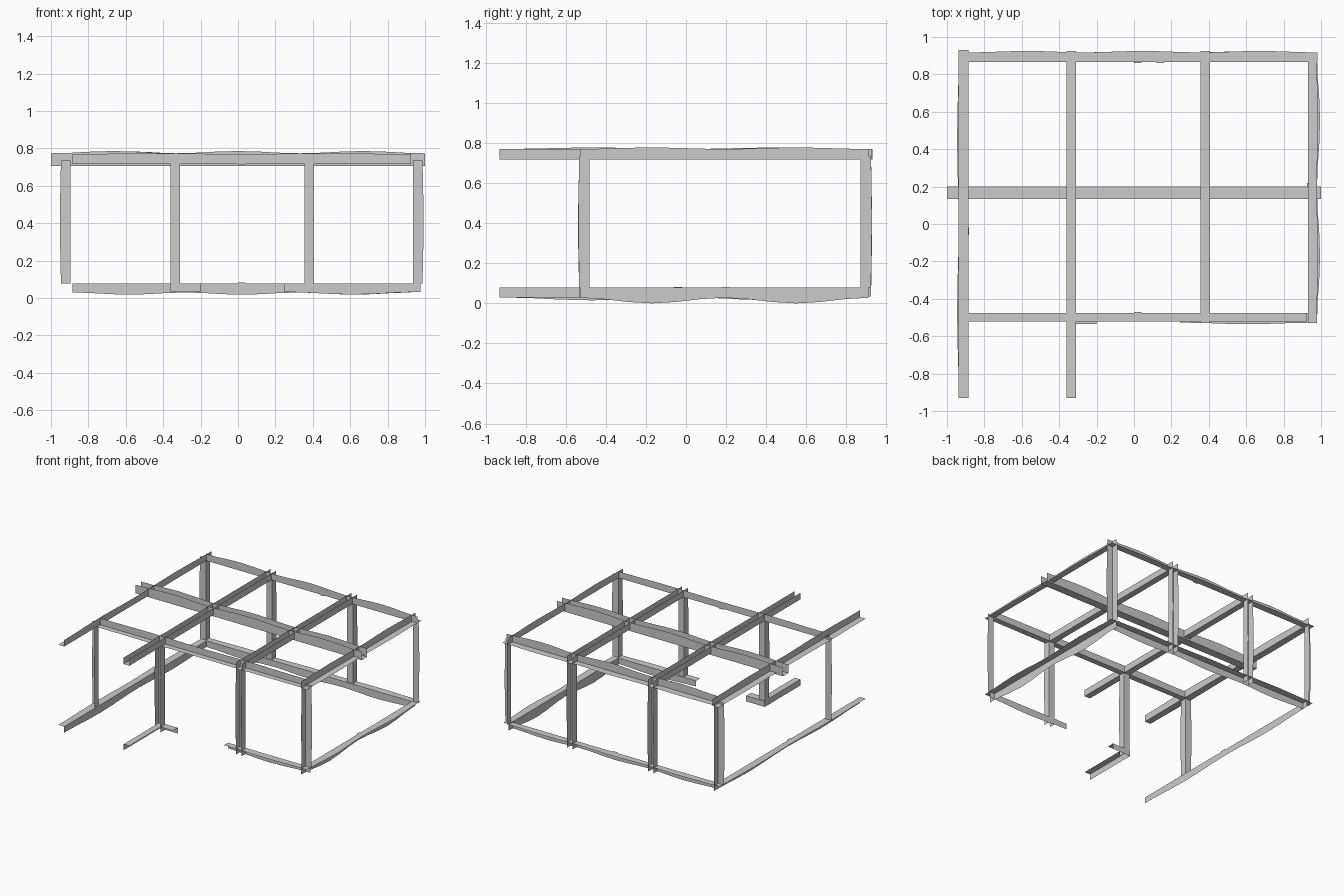
import bpy, bmesh, math
from mathutils import Vector

if "Cube" in bpy.data.objects:
    bpy.data.objects.remove(bpy.data.objects["Cube"])

AX = {'x': Vector((1, 0, 0)), 'y': Vector((0, 1, 0)), 'z': Vector((0, 0, 1))}


def direction(code):
    return AX[code[1]] * (1 if code[0] == '+' else -1)


def beam(name, p0, p1, flange, web, w=0.052, h=0.052, channel=False, bulge=0.0, lobes=2):
    """Thin bent-sheet beam: an L (flange + web) or a U (web + two flanges);
    the free edges swell gently along the length."""
    p0, p1 = Vector(p0), Vector(p1)
    f, s = direction(flange), direction(web)
    n = 6 * lobes if bulge else 1
    bm = bmesh.new()
    rows = []
    for i in range(n + 1):
        t = i / n
        c = p0.lerp(p1, t)
        k = bulge * math.sin(math.pi * lobes * t) ** 2
        if channel:
            prof = [f * (h + k), Vector(), s * w, s * w + f * (h + k)]
        else:
            prof = [f * (h + k), Vector(), s * (w + k * 0.6)]
        rows.append([bm.verts.new(c + q) for q in prof])
    for a, b in zip(rows, rows[1:]):
        for j in range(len(a) - 1):
            bm.faces.new((a[j], a[j + 1], b[j + 1], b[j]))
    me = bpy.data.meshes.new(name)
    bm.to_mesh(me)
    bm.free()
    ob = bpy.data.objects.new(name, me)
    bpy.context.collection.objects.link(ob)
    return ob


ZT, ZB = 0.718, 0.078          # inner heights of top and bottom rails
XL, XR = -0.885, 0.93          # inner faces, left and right
YF, YB = -0.475, 0.865         # inner faces, front and back
INNER = {'left': -0.36, 'right': 0.355}

# corner posts, corner of each L towards the inside
for side, x, fx in (('left', -0.895, '-x'), ('right', 0.935, '+x')):
    for end, y, fy in (('front', -0.482, '-y'), ('back', 0.872, '+y')):
        beam(f'{end}_{side}_post', (x, y, ZB), (x, y, 0.735), fx, fy, bulge=0.006, lobes=1)

# intermediate channel posts
for side, x in INNER.items():
    for end, y, fy in (('front', -0.482, '-y'), ('back', 0.872, '+y')):
        beam(f'{end}_inner_{side}_post', (x, y, 0.035), (x, y, 0.735), fy, '+x',
             w=0.05, channel=True, bulge=0.005, lobes=1)

# top rails around the edge
beam('top_left_rail', (XL, -0.93, ZT), (XL, 0.93, ZT), '+z', '-x', bulge=0.008)
beam('top_right_rail', (XR, -0.53, ZT), (XR, 0.91, ZT), '+z', '+x', w=0.048, bulge=0.008)
beam('top_back_rail', (XL, YB, ZT), (0.98, YB, ZT), '+z', '+y', bulge=0.014, lobes=3)
beam('top_front_rail', (XL, YF, ZT), (0.925, YF, ZT), '+z', '-y', w=0.045, bulge=0.004)

# inner top channels running front to back, and the long cross beam
beam('inner_left_joist', (INNER['left'], -0.93, ZT), (INNER['left'], 0.925, ZT),
     '+z', '+x', w=0.05, channel=True)
beam('inner_right_joist', (INNER['right'], -0.53, ZT), (INNER['right'], 0.925, ZT),
     '+z', '+x', w=0.05, channel=True)
beam('cross_beam', (-1, 0.135, 0.706), (1, 0.135, 0.706), '+z', '+y',
     w=0.066, h=0.068, channel=True, bulge=0.012, lobes=3)

# bottom rails, with a gap in the front and runners reaching forward
beam('bottom_left_rail', (XL, -0.93, ZB), (XL, 0.91, ZB), '-z', '-x', h=0.048, bulge=0.015)
beam('bottom_right_rail', (XR, -0.53, ZB), (XR, 0.91, ZB), '-z', '+x', w=0.048, h=0.05, bulge=0.028)
beam('bottom_back_rail', (XL, YB, ZB), (0.925, YB, ZB), '-z', '+y', h=0.048, bulge=0.012, lobes=3)
beam('bottom_front_rail', (0.245, YF, ZB), (0.975, YF, ZB), '-z', '-y', h=0.045, bulge=0.014, lobes=1)
beam('bottom_front_stub', (-0.36, YF, ZB), (-0.2, YF, ZB), '-z', '-y', w=0.06, h=0.045)
beam('bottom_front_runner', (-0.36, -0.93, ZB), (-0.36, -0.475, ZB), '-z', '+x', w=0.05, h=0.048)

# small splice sleeves where rails are joined
e = 0.004
for name, p, axis, f, s in (
        ('top_back_splice', (0.14, YB - e, ZT - e), 'x', '+z', '+y'),
        ('top_front_splice', (0.02, YF + e, ZT - e), 'x', '+z', '-y'),
        ('bottom_back_splice', (0.02, YB - e, ZB + e), 'x', '-z', '+y'),
        ('bottom_left_splice', (XL + e, -0.04, ZB + e), 'y', '-z', '-x'),
        ('bottom_right_splice', (XR - e, 0.2, ZB + e), 'y', '-z', '+x')):
    d = AX[axis] * 0.02
    beam(name, Vector(p) - d, Vector(p) + d, f, s, w=0.04, h=0.04)

# settle the frame on the ground
low = min((v.co.z for o in bpy.data.objects for v in o.data.vertices), default=0)
for o in bpy.data.objects:
    o.location.z -= low
